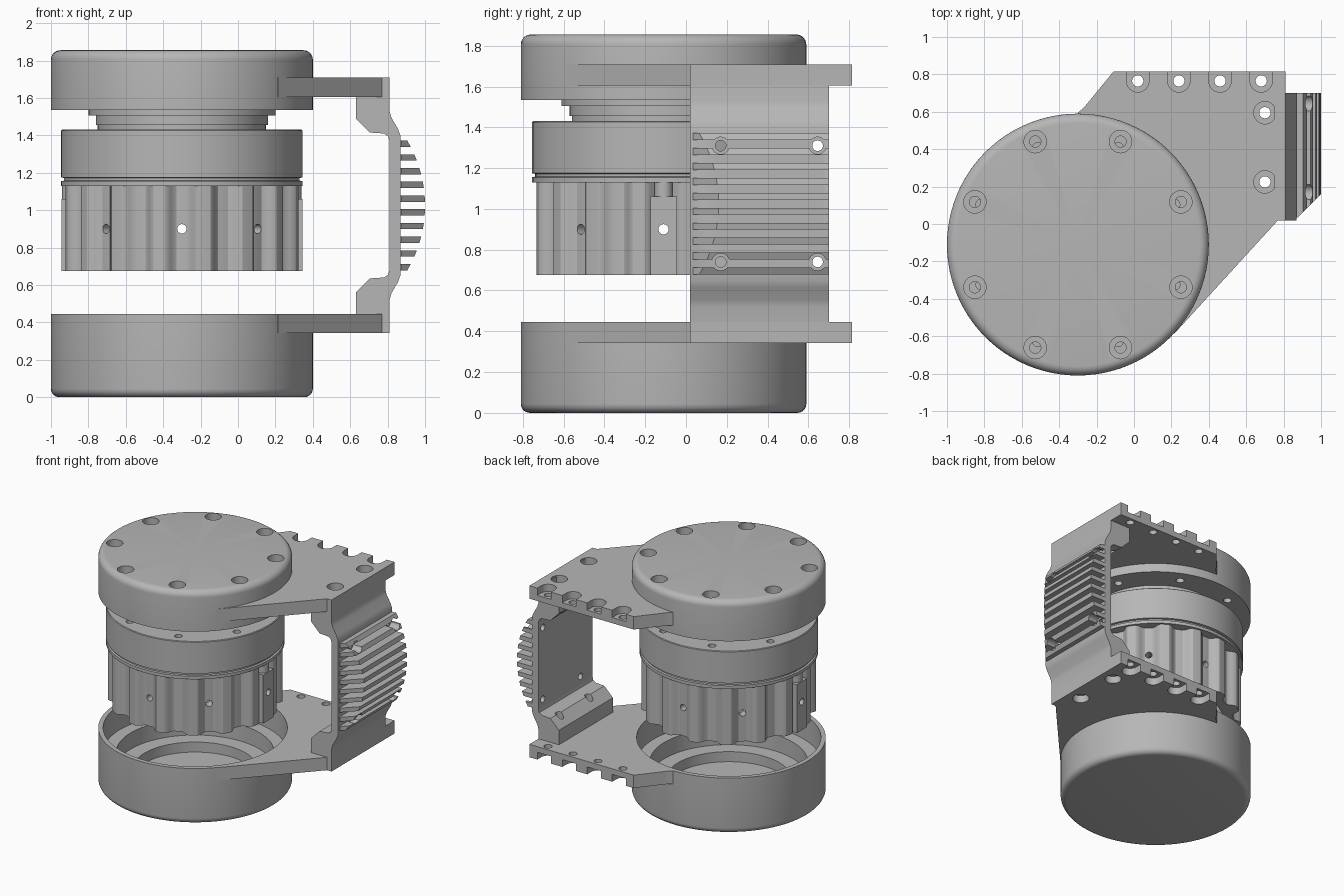
import bpy, bmesh, math
from mathutils import Matrix, Vector

cube = bpy.data.objects.get("Cube")
if cube:
    bpy.data.objects.remove(cube, do_unlink=True)

grey = bpy.data.materials.new("machined grey")
grey.use_nodes = True
colour = (0.47, 0.47, 0.47, 1)
grey.diffuse_color = colour
grey.node_tree.nodes["Principled BSDF"].inputs["Base Color"].default_value = colour

AXIS = Vector((-0.3, -0.11, 0))   # centre line of the round parts
MID = 1.025                       # mirror height of the bracket
parts = []


def add_lathe(bm, profile, matrix=Matrix(), steps=32, closed=False):
    """Turn an (r, z) profile round z, then place it."""
    verts = [bm.verts.new((r, 0, z)) for r, z in profile]
    edges = [bm.edges.new(pair) for pair in zip(verts, verts[1:])]
    if closed:
        edges.append(bm.edges.new((verts[-1], verts[0])))
    old = set(bm.verts) - set(verts)
    bmesh.ops.spin(bm, geom=verts + edges, cent=(0, 0, 0), axis=(0, 0, 1),
                   angle=math.tau, steps=steps)
    new = [v for v in bm.verts if v not in old]
    bmesh.ops.remove_doubles(bm, verts=new, dist=1e-5)
    new = [v for v in bm.verts if v not in old]
    bmesh.ops.transform(bm, matrix=matrix, verts=new)


def add_prism(bm, points, vector):
    """Extrude a closed loop of 3D points along a vector."""
    face = bm.faces.new([bm.verts.new(p) for p in points])
    out = bmesh.ops.extrude_face_region(bm, geom=[face], use_keep_orig=True)
    tops = [g for g in out["geom"] if isinstance(g, bmesh.types.BMVert)]
    bmesh.ops.translate(bm, vec=vector, verts=tops)
    return tops


def make(name, bm, part=True):
    bmesh.ops.recalc_face_normals(bm, faces=bm.faces)
    mesh = bpy.data.meshes.new(name)
    bm.to_mesh(mesh)
    bm.free()
    obj = bpy.data.objects.new(name, mesh)
    bpy.context.collection.objects.link(obj)
    mesh.materials.append(grey)
    if part:
        parts.append(obj)
    return obj


def turned(name, profile, closed=False):
    bm = bmesh.new()
    add_lathe(bm, profile, Matrix.Translation(AXIS), 96, closed)
    return make(name, bm)


def cut(obj, bm):
    """Subtract the solids in bm from obj."""
    cutter = make("cutter", bm, part=False)
    cutter.hide_render = True
    mod = obj.modifiers.new("cut", "BOOLEAN")
    mod.operation, mod.solver, mod.object = "DIFFERENCE", "EXACT", cutter
    graph = bpy.context.evaluated_depsgraph_get()
    mesh = bpy.data.meshes.new_from_object(obj.evaluated_get(graph))
    obj.modifiers.clear()
    obj.data = mesh
    bpy.data.objects.remove(cutter, do_unlink=True)


def bore(r, low, high, wide=None, step=None):
    """Profile of a hole, with an optional wider upper part."""
    if wide is None:
        return [(0, low), (r, low), (r, high), (0, high)]
    return [(0, low), (r, low), (r, step), (wide, step), (wide, high), (0, high)]


def around(angle, r=0.0):
    return (Matrix.Translation(AXIS) @ Matrix.Rotation(angle, 4, "Z")
            @ Matrix.Translation((r, 0, 0)))


def fillet(r, z, size, sign):
    """Rounded outer corner from the flat end to the side wall."""
    return [(r - size + size * math.sin(a), z + sign * size * (math.cos(a) - 1))
            for a in (math.pi / 2 * i / 6 for i in range(7))]


EIGHTHS = [math.tau * i / 8 for i in range(8)]

# Lower housing: an open cup with a stepped inside
turned("lower_housing", [(0, 0)] + fillet(0.7, 0, 0.045, -1) +
       [(0.7, 0.445), (0.665, 0.445), (0.665, 0.25), (0.57, 0.25),
        (0.57, 0.12), (0.45, 0.12), (0.45, 0.04), (0, 0.04)])

# Upper housing with eight counterbored screw holes
cap = turned("upper_housing", [(0, 1.855)] + fillet(0.7, 1.855, 0.05, 1) +
             [(0.7, 1.535), (0, 1.535)])
bm = bmesh.new()
for a in EIGHTHS:
    add_lathe(bm, bore(0.03, 1.4, 2, 0.06, 1.77), around(a + math.pi / 8, 0.596))
cut(cap, bm)

# Motor flange, groove and neck
flange = turned("motor_flange",
                [(0, 1.13), (0.645, 1.13), (0.645, 1.155), (0.63, 1.158),
                 (0.63, 1.172), (0.645, 1.175), (0.645, 1.425), (0.64, 1.43),
                 (0.45, 1.43), (0.45, 1.455), (0.46, 1.455), (0.46, 1.505),
                 (0.5, 1.505), (0.5, 1.536), (0, 1.536)])
bm = bmesh.new()
for a in EIGHTHS:
    add_lathe(bm, bore(0.028, 1.36, 1.5), around(a + math.pi / 8, 0.56))
cut(flange, bm)


def radial_holes():
    bm = bmesh.new()
    for a in EIGHTHS:
        add_lathe(bm, bore(0.025, 0.4, 0.8),
                  Matrix.Translation((0, 0, 0.9)) @ around(a)
                  @ Matrix.Rotation(math.pi / 2, 4, "Y"))
    return bm


# Fluted motor body: sixteen ribs round a hollow core
bm = bmesh.new()
loop = []
for i in range(256):
    a = math.tau * i / 256
    r = 0.602 + 0.028 * max(-1, min(1, -1.8 * math.cos(16 * a)))
    loop.append(AXIS + Vector((r * math.cos(a), r * math.sin(a), 0.675)))
add_prism(bm, loop, (0, 0, 0.457))
body = make("motor_body", bm)
bm = bmesh.new()
add_lathe(bm, bore(0.5, 0.5, 1.125), around(0), 64)
cut(body, bm)
cut(body, radial_holes())

# Side pads with small pins above them
for side, name in ((1, "left"), (-1, "right")):
    bm = bmesh.new()
    x0, x1 = AXIS.x + side * 0.55, AXIS.x + side * 0.645
    add_prism(bm, [(x0, -0.175, 0.675), (x1, -0.175, 0.675),
                   (x1, -0.045, 0.675), (x0, -0.045, 0.675)], (0, 0, 0.385))
    cut(make(name + "_pad", bm), radial_holes())
    bm = bmesh.new()
    add_lathe(bm, bore(0.045, 1.05, 1.14),
              Matrix.Translation(AXIS + Vector((side * 0.595, 0, 0))))
    make(name + "_pin", bm)

# Bracket arms: one plate outline, mirrored about the middle height
OUTLINE = [(0.214, -0.588), (0.77, 0.02), (0.81, 0.02), (0.81, 0.815),
           (-0.11, 0.815), (-0.245, 0.65), (-0.27, 0.62), (-0.3, 0.595), (-0.3, -0.11)]
NOTCHES = [(0.02 + 0.22 * i, 0.765) for i in range(4)]
BOLTS = [(0.7, 0.595), (0.7, 0.225)]
FLIP = Matrix.Translation((0, 0, 2 * MID)) @ Matrix.Scale(-1, 4, (0, 0, 1))


def bolt_cutters(spots, flip, low):
    bm = bmesh.new()
    for x, y in spots:
        add_lathe(bm, bore(0.03, low, 1.8, 0.06, 1.65),
                  flip @ Matrix.Translation((x, y, 0)))
    return bm


for name, flip in (("upper", Matrix()), ("lower", FLIP)):
    bm = bmesh.new()
    add_prism(bm, [(x, y, 1.605) for x, y in OUTLINE], (0, 0, 0.103))
    bmesh.ops.transform(bm, matrix=flip, verts=bm.verts)
    arm = make(name + "_arm", bm)
    bm = bmesh.new()
    add_lathe(bm, bore(0.685, 0.2, 1.85), around(0), 96)
    cut(arm, bm)
    bm = bolt_cutters(NOTCHES + BOLTS, flip, 1.5)
    for x, y in NOTCHES:      # open each counterbore to the back edge
        tool = bmesh.new()
        add_prism(tool, [(x - 0.06, y, 1.65), (x + 0.06, y, 1.65),
                         (x + 0.06, 0.9, 1.65), (x - 0.06, 0.9, 1.65)], (0, 0, 0.15))
        bmesh.ops.transform(tool, matrix=flip, verts=tool.verts)
        cut(arm, tool)
    cut(arm, bm)

# Bracket wall with thickened inner corners
half = [(0.81, 1.7), (0.81, 1.53), (0.82, 1.495), (0.855, 1.435), (0.868, 1.4)]
inner = [(0.81, 1.37), (0.803, 1.395), (0.78, 1.41), (0.705, 1.415),
         (0.63, 1.49), (0.63, 1.61), (0.7, 1.61), (0.7, 1.7)]
inner[-2:] = [(0.75, 1.61), (0.75, 1.7)]
mirror = lambda pts: [(x, 2 * MID - z) for x, z in reversed(pts)]
bm = bmesh.new()
add_prism(bm, [(x, 0.02, z) for x, z in half + mirror(half) + mirror(inner) + inner],
          (0, 0.68, 0))
wall = make("bracket_wall", bm)
for flip in (Matrix(), FLIP):
    bm = bmesh.new()
    for x, y in BOLTS:
        add_lathe(bm, bore(0.03, 1.3, 1.65), flip @ Matrix.Translation((x, y, 0)))
    cut(wall, bm)


def wall_holes():
    bm = bmesh.new()
    for y in (0.17, 0.645):
        for z in (MID - 0.285, MID + 0.285):
            add_lathe(bm, bore(0.026, 0.7, 1.1, 0.042, 0.869),
                      Matrix.Translation((0, y, z)) @ Matrix.Rotation(math.pi / 2, 4, "Y"))
    return bm


cut(wall, wall_holes())

# Cooling fins whose tips follow a shallow arc
R = 0.68
bm = bmesh.new()
for i in range(10):
    z = MID + (i - 4.5) * 0.0733 - 0.017
    add_prism(bm, [(0.85, 0.035, z), (0.875, 0.035, z), (1, 0.16, z),
                   (1, 0.7, z), (0.85, 0.7, z)], (0, 0, 0.034))
for v in bm.verts:
    if v.co.x > 0.9:
        v.co.x = 1 - R + math.sqrt(R * R - (v.co.z - MID) ** 2)
        if v.co.y < 0.5:
            v.co.y = v.co.x - 0.84
fins = make("cooling_fins", bm)
cut(fins, wall_holes())

# Smooth shading with crisp edges
bpy.ops.object.select_all(action="DESELECT")
for obj in parts:
    obj.select_set(True)
bpy.context.view_layer.objects.active = parts[0]
bpy.ops.object.shade_smooth_by_angle(angle=math.radians(30))
